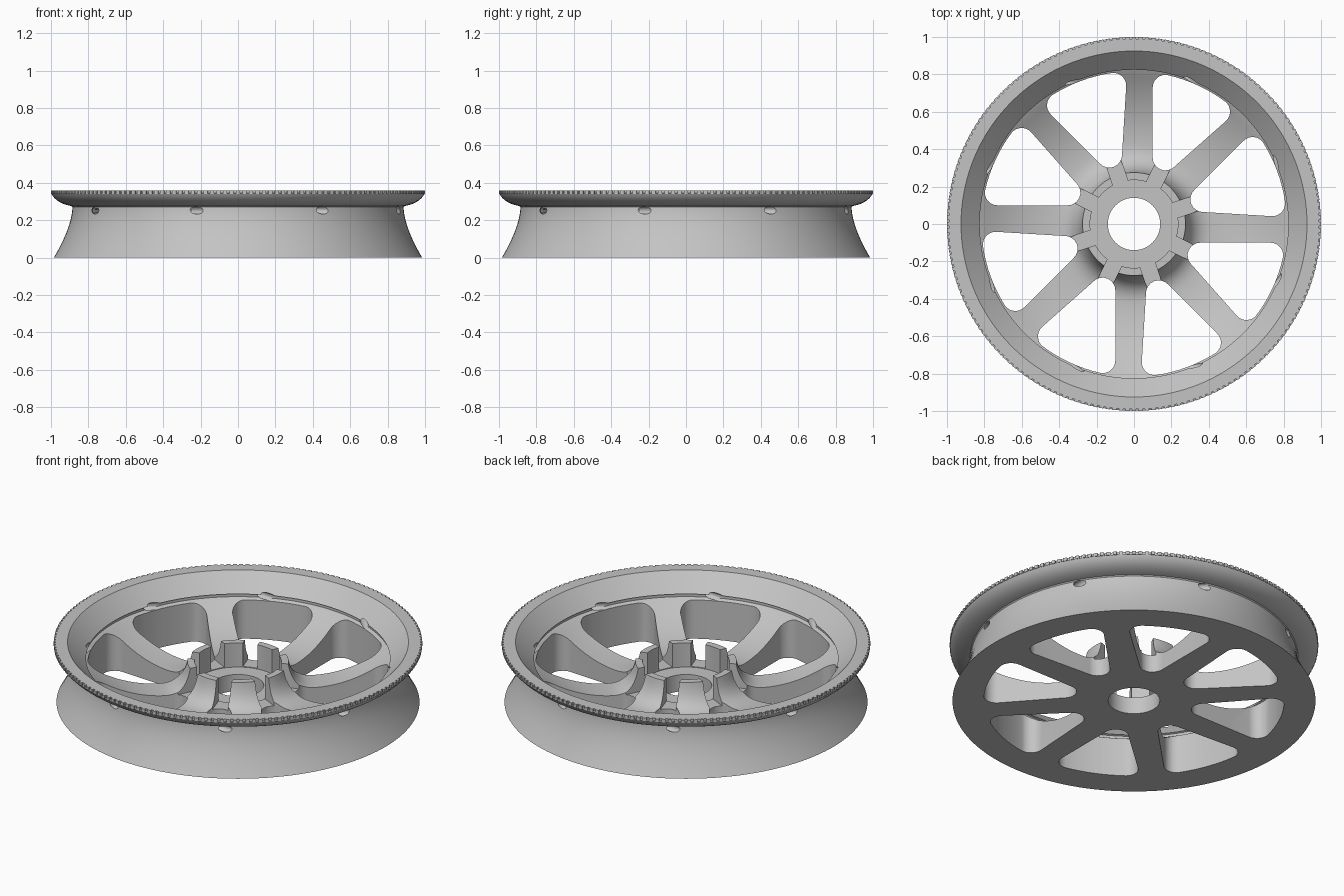
import bpy, bmesh, math
from mathutils import Vector, Matrix

cube = bpy.data.objects.get("Cube")
if cube:
    bpy.data.objects.remove(cube, do_unlink=True)

SPOKES, SEGMENTS, TEETH = 8, 144, 180
STEP = math.tau / SPOKES

grey = bpy.data.materials.new("plain grey")
grey.use_nodes = True
colour = (0.55, 0.55, 0.55, 1)
grey.diffuse_color = colour
grey.node_tree.nodes["Principled BSDF"].inputs["Base Color"].default_value = colour


def make_object(name, bm):
    bmesh.ops.recalc_face_normals(bm, faces=bm.faces)
    mesh = bpy.data.meshes.new(name)
    bm.to_mesh(mesh)
    bm.free()
    mesh.materials.append(grey)
    obj = bpy.data.objects.new(name, mesh)
    bpy.context.collection.objects.link(obj)
    return obj


def curve(a, b, c, n=10, w=1.0):
    """Weighted quadratic curve from a to c, pulled towards b."""
    a, b, c = Vector(a), Vector(b), Vector(c)
    points = []
    for i in range(n + 1):
        t = i / n
        k = ((1 - t) ** 2, 2 * w * t * (1 - t), t * t)
        points.append((a * k[0] + b * k[1] + c * k[2]) / sum(k))
    return points


def fillet(corner, to_prev, to_next, setback):
    u, v = to_prev.normalized(), to_next.normalized()
    return curve(corner + u * setback, corner, corner + v * setback, 8, (u - v).length / 2)


def polar(r, angle):
    return Vector((r * math.cos(angle), r * math.sin(angle)))


def prism(bm, outline, z0, z1, turn):
    rot = Matrix.Rotation(turn, 4, 'Z')
    low = [bm.verts.new(rot @ Vector((p.x, p.y, z0))) for p in outline]
    high = [bm.verts.new(rot @ Vector((p.x, p.y, z1))) for p in outline]
    bm.faces.new(low[::-1])
    bm.faces.new(high)
    for i in range(len(low)):
        j = (i + 1) % len(low)
        bm.faces.new((low[i], low[j], high[j], high[i]))


def cut(target, cutter):
    cutter.hide_render = True
    mod = target.modifiers.new("cut", 'BOOLEAN')
    mod.operation, mod.solver, mod.object = 'DIFFERENCE', 'EXACT', cutter
    bpy.context.view_layer.objects.active = target
    bpy.ops.object.modifier_apply(modifier=mod.name)
    bpy.data.objects.remove(cutter, do_unlink=True)


# Wheel body: one closed section turned about the axle
section = [Vector((0.14, 0))]
section += curve((0.985, 0), (0.89, 0.16), (0.885, 0.27), 14)       # waisted outer wall
section += curve((0.89, 0.276), (0.97, 0.29), (0.998, 0.342))       # flange underside
section += [Vector(p) for p in ((0.99, 0.345), (0.99, 0.36), (0.925, 0.36),
                                (0.825, 0.262), (0.835, 0.258), (0.835, 0.242))]
section += curve((0.82, 0.235), (0.62, 0.1), (0.42, 0.1), 12)       # bowl over the spokes
section += curve((0.42, 0.1), (0.3, 0.1), (0.275, 0.245), 12)[1:]   # rise to the hub posts
section += [Vector(p) for p in ((0.235, 0.245), (0.235, 0.1), (0.14, 0.1))]

bm = bmesh.new()
rings = []
for s in range(SEGMENTS):
    c = polar(1, math.tau * s / SEGMENTS)
    rings.append([bm.verts.new((p.x * c.x, p.x * c.y, p.y)) for p in section])
for s in range(SEGMENTS):
    a, b = rings[s], rings[(s + 1) % SEGMENTS]
    for i in range(len(section)):
        j = (i + 1) % len(section)
        bm.faces.new((a[i], b[i], b[j], a[j]))
wheel = make_object("wheel_body", bm)

# Rounded windows that leave the skewed spokes
R = 0.816
tip = Vector((0.1, 0.204))
left = Vector((0.1, math.sqrt(R * R - 0.01)))
right = polar(R, math.radians(47.6))
a_left, a_right = math.atan2(left.y, left.x), math.atan2(right.y, right.x)
outline = fillet(tip, right - tip, left - tip, 0.15)
outline += fillet(left, tip - left, polar(R, a_left - 0.1) - left, 0.08)
outline += [polar(R, a_left + (a_right - a_left) * t / 12) for t in range(3, 10)]
outline += fillet(right, polar(R, a_right + 0.1) - right, tip - right, 0.08)
bm = bmesh.new()
for k in range(SPOKES):
    prism(bm, outline, -0.1, 0.3, k * STEP)
cut(wheel, make_object("window_cutter", bm))

# Slots that split the hub collar into posts
slot = [Vector(p) for p in ((0.2, -0.042), (0.37, -0.042), (0.37, 0.042), (0.2, 0.042))]
bm = bmesh.new()
for k in range(SPOKES):
    prism(bm, slot, 0.104, 0.4, math.radians(18.4) + k * STEP)
cut(wheel, make_object("slot_cutter", bm))

# Slanted holes drilled through the rim
inner = polar(0.82, math.radians(22.8)).to_3d()
outer = polar(0.885, math.radians(30.5)).to_3d()
axis = outer - inner
middle = (inner + outer) / 2 + Vector((0, 0, 0.253))
bm = bmesh.new()
for k in range(SPOKES):
    place = (Matrix.Rotation(k * STEP, 4, 'Z') @ Matrix.Translation(middle)
             @ axis.to_track_quat('Z', 'Y').to_matrix().to_4x4())
    bmesh.ops.create_cone(bm, cap_ends=True, segments=20, radius1=0.02, radius2=0.02,
                          depth=0.26, matrix=place)
cut(wheel, make_object("hole_cutter", bm))

# Fine teeth round the flange edge
half = math.pi / TEETH * 0.62
tooth = [polar(0.985, -half), polar(1.0, -half), polar(1.0, half), polar(0.985, half)]
bm = bmesh.new()
for k in range(TEETH):
    prism(bm, tooth, 0.341, 0.3598, k * math.tau / TEETH)
make_object("flange_teeth", bm)

# Smooth the turned surfaces, keep the edges crisp
bpy.ops.object.select_all(action='DESELECT')
wheel.select_set(True)
bpy.context.view_layer.objects.active = wheel
bpy.ops.object.shade_smooth_by_angle(angle=math.radians(30))
